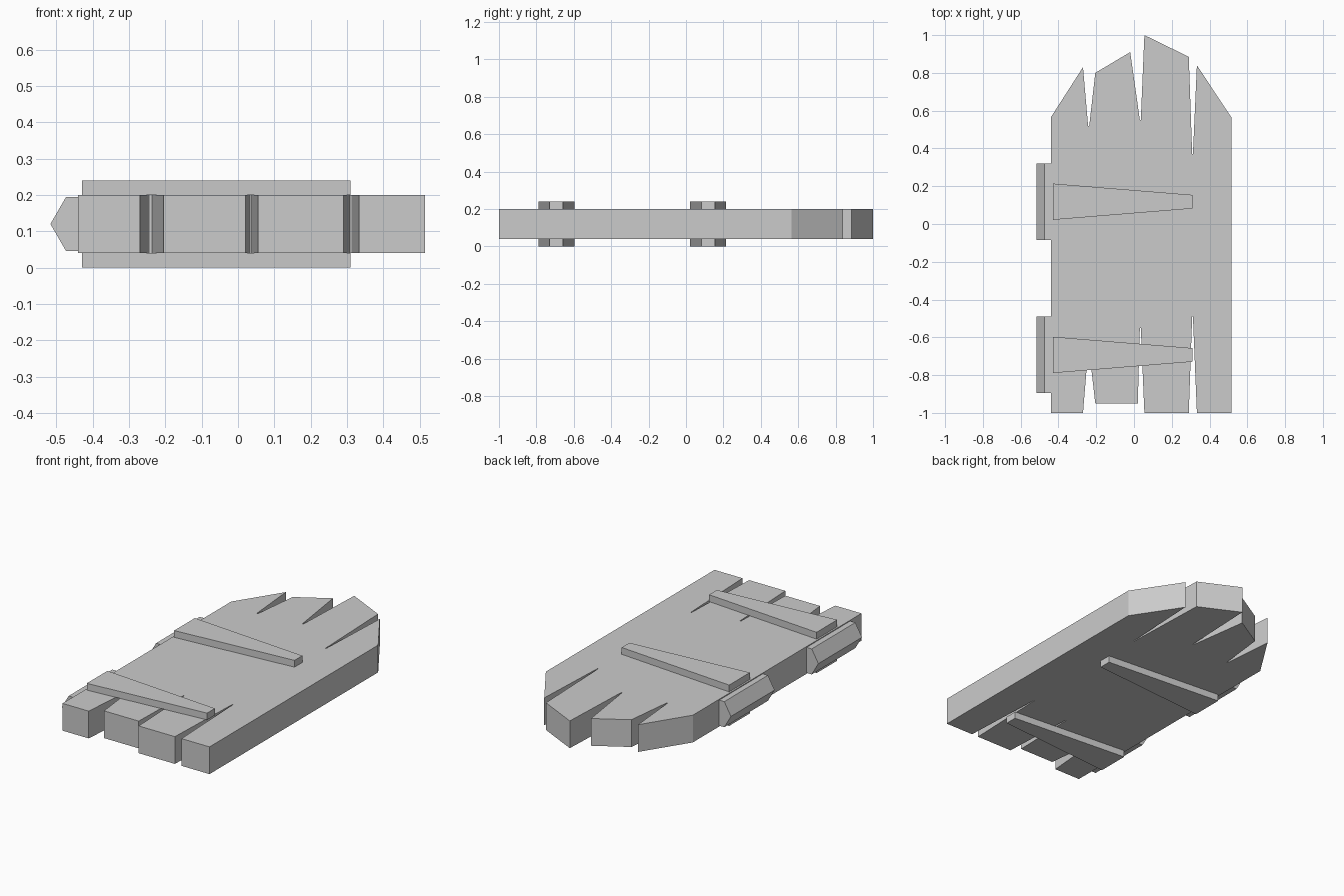
import bpy, bmesh, math
from mathutils import Matrix

cube = bpy.data.objects.get("Cube")
if cube:
    bpy.data.objects.remove(cube, do_unlink=True)

grey = bpy.data.materials.new("plain grey")
grey.use_nodes = True
colour = (0.6, 0.6, 0.6, 1)
grey.diffuse_color = colour
grey.node_tree.nodes["Principled BSDF"].inputs["Base Color"].default_value = colour


def finish(name, bm):
    bmesh.ops.recalc_face_normals(bm, faces=bm.faces)
    mesh = bpy.data.meshes.new(name)
    bm.to_mesh(mesh)
    bm.free()
    mesh.materials.append(grey)
    obj = bpy.data.objects.new(name, mesh)
    bpy.context.collection.objects.link(obj)
    return obj


def slab(name, outline, low, high):
    """Extrude a flat outline upwards between two heights."""
    bm = bmesh.new()
    face = bm.faces.new([bm.verts.new((x, y, low)) for x, y in outline])
    top = bmesh.ops.extrude_face_region(bm, geom=[face])
    verts = [v for v in top["geom"] if isinstance(v, bmesh.types.BMVert)]
    bmesh.ops.translate(bm, verts=verts, vec=(0, 0, high - low))
    return finish(name, bm)


# Broken plank panel, with splits running in from both ends
back_edge = [(-0.44, 0.565), (-0.27, 0.83), (-0.243, 0.52), (-0.237, 0.52),
             (-0.205, 0.80), (-0.02, 0.91), (0.031, 0.55), (0.036, 0.55),
             (0.055, 1.0), (0.29, 0.885), (0.308, 0.37), (0.312, 0.37),
             (0.333, 0.84), (0.515, 0.565)]
front_edge = [(0.515, -1), (0.333, -1), (0.312, -0.49), (0.308, -0.49),
              (0.29, -1), (0.055, -1), (0.036, -0.55), (0.031, -0.55),
              (0.02, -0.95), (-0.205, -0.95), (-0.237, -0.67),
              (-0.243, -0.67), (-0.27, -1), (-0.44, -1)]
slab("door_planks", back_edge + front_edge, 0.04, 0.2)

# Tapered straps on both faces and hexagonal hinge barrels on the side
for place, y in (("back", 0.118), ("front", -0.693)):
    strap = [(-0.43, y - 0.096), (0.31, y - 0.036),
             (0.31, y + 0.036), (-0.43, y + 0.096)]
    slab(place + "_upper_strap", strap, 0.2, 0.24)
    slab(place + "_lower_strap", strap, 0, 0.04)

    bm = bmesh.new()
    bmesh.ops.create_cone(bm, cap_ends=True, segments=6, radius1=0.0865,
                          radius2=0.0865, depth=0.405)
    # Turn the barrel along y with a corner pointing outwards
    corner = max(bm.verts, key=lambda v: v.co.x).co
    spin = Matrix.Rotation(-math.atan2(corner.y, corner.x), 4, "Z")
    bm.transform(Matrix.Translation((-0.43, y, 0.12))
                 @ Matrix.Rotation(math.pi / 2, 4, "X") @ spin)
    finish(place + "_hinge", bm)
